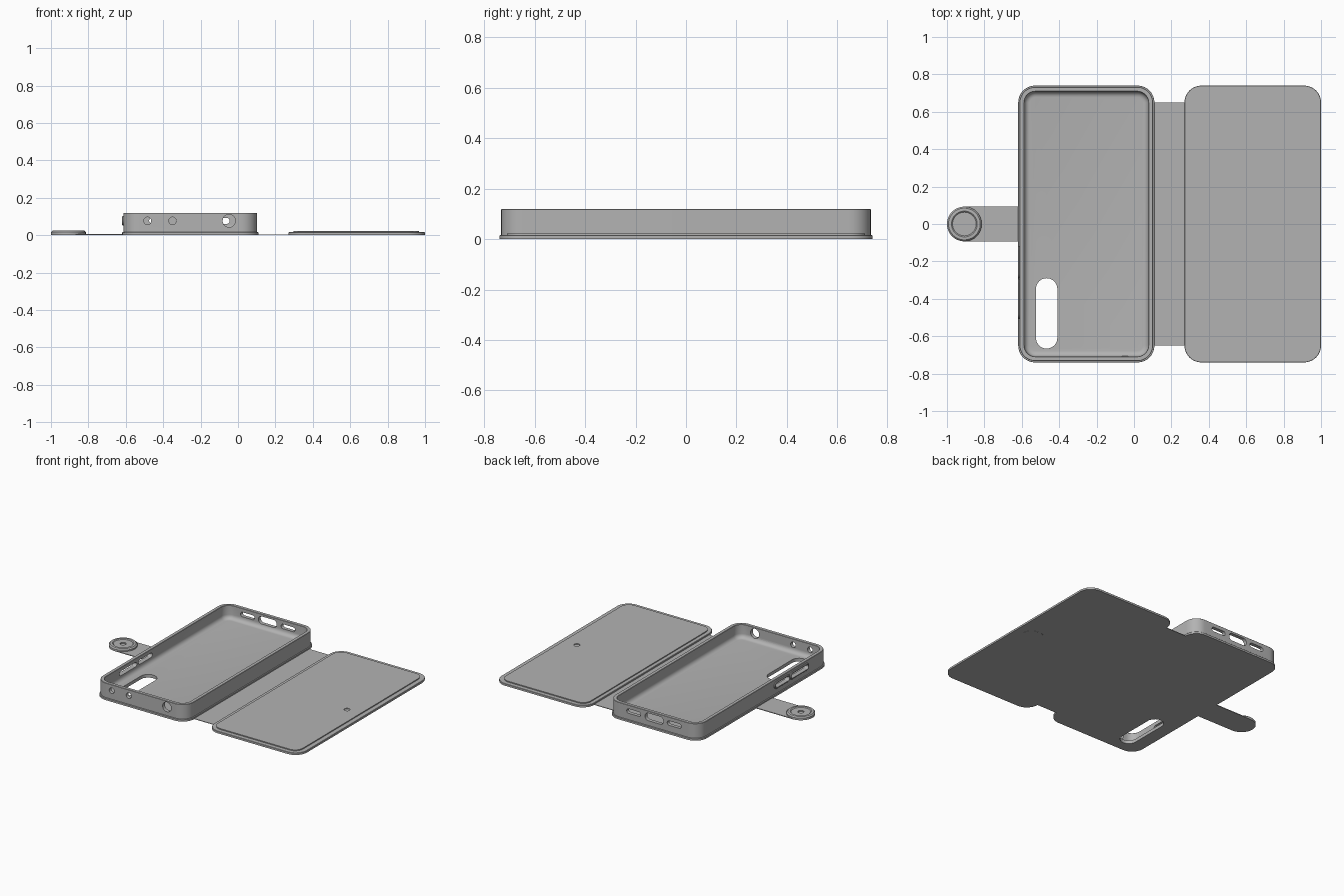
import bpy
import bmesh
import math
from mathutils import Matrix

cube = bpy.data.objects.get("Cube")
if cube:
    bpy.data.objects.remove(cube, do_unlink=True)

grey = bpy.data.materials.new("soft_grey")
grey.use_nodes = True
GREY = (0.45, 0.45, 0.45, 1)
grey.diffuse_color = GREY
grey.node_tree.nodes["Principled BSDF"].inputs["Base Color"].default_value = GREY

# Local frames for slots passing through the end walls and the long walls
UP = Matrix.Identity(4)
THROUGH_END = Matrix.Rotation(math.pi / 2, 4, "X")
THROUGH_SIDE = Matrix(((0, 0, 1, 0), (1, 0, 0, 0), (0, 1, 0, 0), (0, 0, 0, 1)))


def outline(cx, cy, hx, hy, r, steps=10):
    """Points of a rounded rectangle, counter-clockwise."""
    pts = []
    for k, (sx, sy) in enumerate(((1, 1), (-1, 1), (-1, -1), (1, -1))):
        for i in range(steps + 1):
            a = (k + i / steps) * math.pi / 2
            pts.append((cx + sx * (hx - r) + r * math.cos(a),
                        cy + sy * (hy - r) + r * math.sin(a)))
    return pts


def loft(name, box, rings, frame=UP):
    """Closed solid through rounded rectangles; each ring is (inset, height)."""
    cx, cy, hx, hy, r = box
    bm = bmesh.new()
    loops = []
    for inset, z in rings:
        pts = outline(cx, cy, hx - inset, hy - inset, max(r - inset, 0.002))
        loops.append([bm.verts.new(frame @ Matrix.Translation((x, y, z)).translation)
                      for x, y in pts])
    for a, b in zip(loops, loops[1:]):
        n = len(a)
        for i in range(n):
            j = (i + 1) % n
            bm.faces.new((a[i], a[j], b[j], b[i]))
    bm.faces.new(loops[0][::-1])
    bm.faces.new(loops[-1])
    bmesh.ops.remove_doubles(bm, verts=bm.verts, dist=0.00005)
    bmesh.ops.recalc_face_normals(bm, faces=bm.faces)
    mesh = bpy.data.meshes.new(name)
    bm.to_mesh(mesh)
    bm.free()
    mesh.materials.append(grey)
    ob = bpy.data.objects.new(name, mesh)
    bpy.context.collection.objects.link(ob)
    return ob


def activate(ob):
    bpy.ops.object.select_all(action="DESELECT")
    ob.select_set(True)
    bpy.context.view_layer.objects.active = ob


def cut(ob, box, low, high, frame=UP):
    """Cut a rounded slot or round hole out of a part."""
    cutter = loft("cutter", box, [(0, low), (0, high)], frame)
    cutter.hide_render = True
    mod = ob.modifiers.new("cut", "BOOLEAN")
    mod.operation = "DIFFERENCE"
    mod.solver = "EXACT"
    mod.object = cutter
    activate(ob)
    bpy.ops.object.modifier_apply(modifier=mod.name)
    bpy.data.objects.remove(cutter, do_unlink=True)


def round_box(x, y, r):
    return (x, y, r, r, r)


BASE = 0.001
PANEL_TOP = 0.016
HOLE_Z = 0.077
CASE_X = -0.255

# Flexible sheet: back panel, spine, cover and closing strap
back_panel = loft("back_panel", (CASE_X, 0, 0.364, 0.74, 0.09),
                  [(0, BASE), (0, PANEL_TOP - 0.002), (0.002, PANEL_TOP)])
spine = loft("spine", (0.19, 0, 0.09, 0.65, 0.002), [(0, BASE), (0, 0.005)])
cover = loft("cover", (0.635, 0, 0.365, 0.74, 0.09),
             [(0, BASE), (0, PANEL_TOP - 0.002), (0.002, PANEL_TOP)])
cover_lining = loft("cover_lining", (0.632, 0, 0.335, 0.71, 0.06),
                    [(0, 0.01), (0, 0.023)])
strap = loft("strap", (-0.75, 0, 0.25, 0.093, 0.093), [(0, BASE), (0, 0.006)])

# Snap fastener: raised button on the strap, disc under the cover
snap_button = loft("snap_button", round_box(-0.907, 0, 0.093),
                   [(0, 0.004), (0, 0.016), (0.008, 0.024), (0.024, 0.025),
                    (0.03, 0.02), (0.073, 0.02), (0.073, 0.012)])
snap_disc = loft("snap_disc", round_box(0.865, 0, 0.078), [(0, 0), (0, 0.004)])
cut(cover_lining, round_box(0.862, 0, 0.02), 0.018, 0.03)

# Tray with thin walls and a rounded inside bottom edge
rings = [(0, 0.012), (0, 0.118), (0.002, 0.12), (0.023, 0.12), (0.025, 0.118)]
FILLET = 0.03
for i in range(7):
    a = i / 6 * math.pi / 2
    rings.append((0.025 + FILLET * (1 - math.cos(a)),
                  0.024 + FILLET * (1 - math.sin(a))))
tray = loft("tray", (CASE_X, 0, 0.357, 0.733, 0.085), rings)

# Camera window through tray and panel
for part in (tray, back_panel):
    cut(part, (-0.467, -0.478, 0.057, 0.188, 0.057), -0.1, 0.1)

# Round holes in the front wall
for x, r in ((-0.484, 0.02), (-0.35, 0.02), (-0.048, 0.034)):
    cut(tray, round_box(x, HOLE_Z, r), 0.65, 0.8, THROUGH_END)

# Speaker slots and charging port in the back wall
for x, hx, hz in ((-0.42, 0.055, 0.016), (-0.262, 0.072, 0.027), (-0.10, 0.055, 0.016)):
    cut(tray, (x, HOLE_Z, hx, hz, hz * 0.95), -0.8, -0.65, THROUGH_END)

# Rimmed button slots in the right wall
rims = []
for name, y, half in (("power_rim", -0.205, 0.078), ("volume_rim", -0.4, 0.098)):
    slot = (y, HOLE_Z, half, 0.016, 0.016)
    rim = loft(name, (y, HOLE_Z, half + 0.009, 0.025, 0.025),
               [(0.003, -0.62), (0, -0.617), (0, -0.6)], THROUGH_SIDE)
    for part in (rim, tray):
        cut(part, slot, -0.7, -0.56, THROUGH_SIDE)
    rims.append(rim)

# Smooth rounded corners, crisp edges
for ob in [back_panel, spine, cover, cover_lining, strap, snap_button,
           snap_disc, tray] + rims:
    activate(ob)
    bpy.ops.object.shade_smooth_by_angle(angle=math.radians(30))
